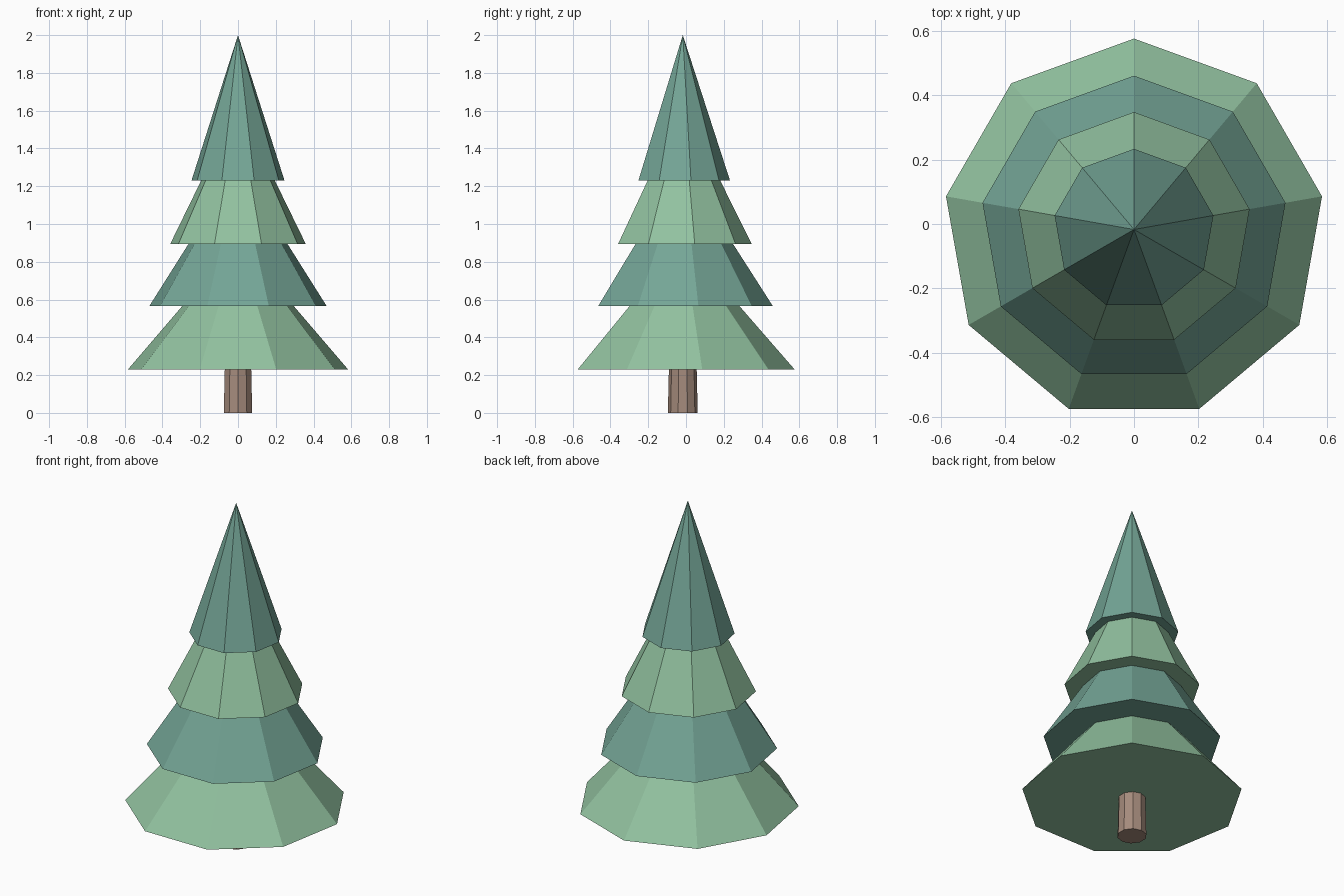
import bpy
import math

if "Cube" in bpy.data.objects:
    bpy.data.objects.remove(bpy.data.objects["Cube"])

CENTRE_Y = -0.017


def srgb(r, g, b):
    """Convert 0-255 display values to a linear colour."""
    def lin(c):
        c /= 255
        return c / 12.92 if c <= 0.04045 else ((c + 0.055) / 1.055) ** 2.4
    return (lin(r), lin(g), lin(b), 1.0)


def material(name, colour):
    mat = bpy.data.materials.new(name)
    mat.diffuse_color = colour
    mat.use_nodes = True
    mat.node_tree.nodes["Principled BSDF"].inputs["Base Color"].default_value = mat.diffuse_color
    return mat


def cone(name, sides, r_low, r_top, z_low, z_top, mat):
    """Flat-shaded cone with one corner pointing to the back (+y)."""
    bpy.ops.mesh.primitive_cone_add(
        vertices=sides, radius1=r_low, radius2=r_top, depth=z_top - z_low,
        location=(0, CENTRE_Y, (z_low + z_top) / 2))
    obj = bpy.context.object
    obj.name = name
    obj.data.materials.append(mat)
    return obj


light_green = material("light green", srgb(146, 194, 160))
blue_green = material("blue green", srgb(116, 165, 150))
bark = material("bark brown", srgb(165, 139, 124))

# Trunk, slightly tapered, reaching into the lowest tier
cone("trunk", 10, 0.079, 0.072, 0.0, 0.30, bark)

# Four overlapping foliage tiers: base radius, base height, tip height
tiers = [
    (0.592, 0.23, 0.91, light_green),
    (0.477, 0.565, 1.31, blue_green),
    (0.364, 0.895, 1.63, light_green),
    (0.250, 1.23, 2.0, blue_green),
]
for i, (radius, z_low, z_top, mat) in enumerate(tiers, 1):
    cone(f"foliage_tier_{i}", 9, radius, 0.0, z_low, z_top, mat)
